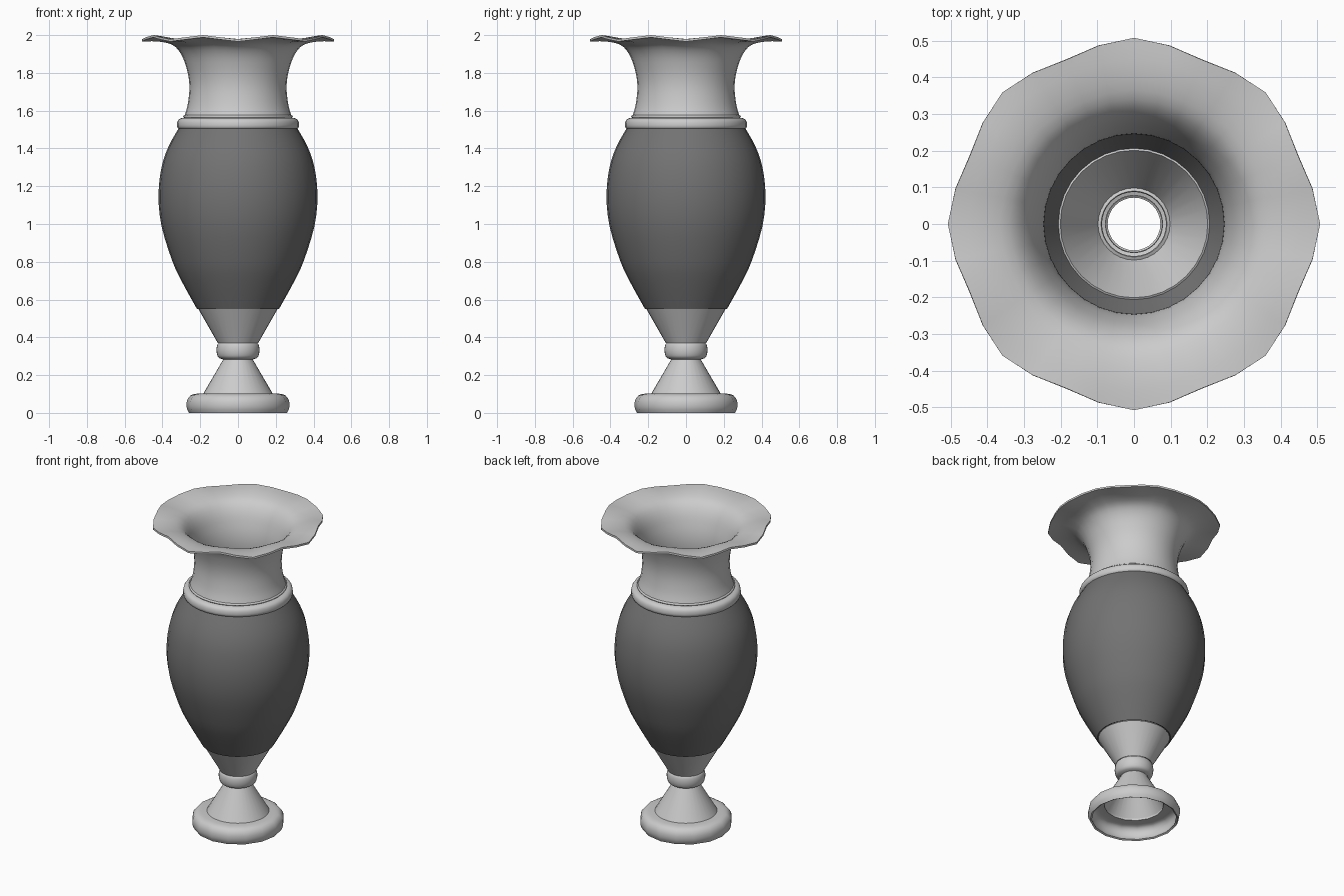
import bpy, bmesh
from math import sin, cos, pi

if "Cube" in bpy.data.objects:
    bpy.data.objects.remove(bpy.data.objects["Cube"])


def material(name, value):
    mat = bpy.data.materials.new(name)
    mat.use_nodes = True
    color = (value, value, value, 1)
    mat.diffuse_color = color
    mat.node_tree.nodes["Principled BSDF"].inputs["Base Color"].default_value = color
    return mat


light = material("light grey", 0.6)
dark = material("dark grey", 0.17)


def smooth_curve(points, steps=3):
    """Refine a profile with a Catmull-Rom curve through its points."""
    pts = [points[0]] + points + [points[-1]]
    out = []
    for p0, p1, p2, p3 in zip(pts, pts[1:], pts[2:], pts[3:]):
        for k in range(steps):
            t = k / steps
            out.append(tuple(
                b + 0.5 * t * (c - a + t * (2 * a - 5 * b + 4 * c - d + t * (3 * (b - c) + d - a)))
                for a, b, c, d in zip(p0, p1, p2, p3)))
    return out + [points[-1]]


def lathe(name, profile, mat, sides=32, wall=0.012, ripple=None):
    """Turn a bottom-to-top (radius, height) profile into a thin shell."""
    bm = bmesh.new()
    rings = []
    for r, z in profile:
        ring = []
        for i in range(sides):
            a = 2 * pi * i / sides
            dr, dz = ripple(r, z, a) if ripple else (0, 0)
            ring.append(bm.verts.new(((r + dr) * cos(a), (r + dr) * sin(a), z + dz)))
        rings.append(ring)
    for low, high in zip(rings, rings[1:]):
        for i in range(sides):
            j = (i + 1) % sides
            bm.faces.new((low[i], low[j], high[j], high[i]))
    mesh = bpy.data.meshes.new(name)
    bm.to_mesh(mesh)
    bm.free()
    mesh.materials.append(mat)
    obj = bpy.data.objects.new(name, mesh)
    bpy.context.collection.objects.link(obj)
    shell = obj.modifiers.new("wall", 'SOLIDIFY')
    shell.thickness = wall
    shell.offset = -1
    bpy.ops.object.select_all(action='DESELECT')
    obj.select_set(True)
    bpy.context.view_layer.objects.active = obj
    bpy.ops.object.modifier_apply(modifier="wall")
    bpy.ops.object.shade_smooth_by_angle(angle=pi / 5)
    return obj


def rim_wave(r, z, a):
    """Eight gentle waves that grow towards the lip."""
    w = max(0, (r - 0.28) / 0.217) ** 1.5 if z > 1.75 else 0
    return 0.011 * w * cos(8 * a), -0.011 * w * cos(8 * a)


# Foot: rounded hollow base and the cone standing on it
lathe("base", smooth_curve([(0.26, 0), (0.272, 0.03), (0.268, 0.07), (0.24, 0.098),
                            (0.175, 0.103)]), light, sides=16)
lathe("foot_cone", [(0.185, 0.1), (0.077, 0.285)], light, wall=0.006)

# Knob between foot and bowl
lathe("knob", smooth_curve([(0.08, 0.283), (0.105, 0.295), (0.114, 0.33), (0.108, 0.365),
                            (0.09, 0.377)]), light, wall=0.006)

# Bowl: lower cup and dark belly
lathe("lower_cup", [(0.107, 0.37), (0.21, 0.55)], light, wall=0.01)
lathe("belly", smooth_curve([(0.217, 0.55), (0.3, 0.7), (0.35, 0.81), (0.405, 0.99),
                             (0.421, 1.15), (0.405, 1.3), (0.368, 1.41), (0.312, 1.51)]), dark)

# Collar rings
lathe("collar", smooth_curve([(0.31, 1.5), (0.323, 1.515), (0.32, 1.545), (0.302, 1.56),
                              (0.275, 1.563)]), light)
lathe("collar_lip", smooth_curve([(0.284, 1.56), (0.29, 1.567), (0.286, 1.575),
                                  (0.27, 1.577)]), light)

# Flared neck with a wavy rim
lathe("neck", smooth_curve([(0.284, 1.57), (0.268, 1.625), (0.258, 1.7), (0.26, 1.765),
                            (0.274, 1.83), (0.301, 1.9), (0.345, 1.95), (0.42, 1.972),
                            (0.497, 1.977)]),
      light, ripple=rim_wave)
